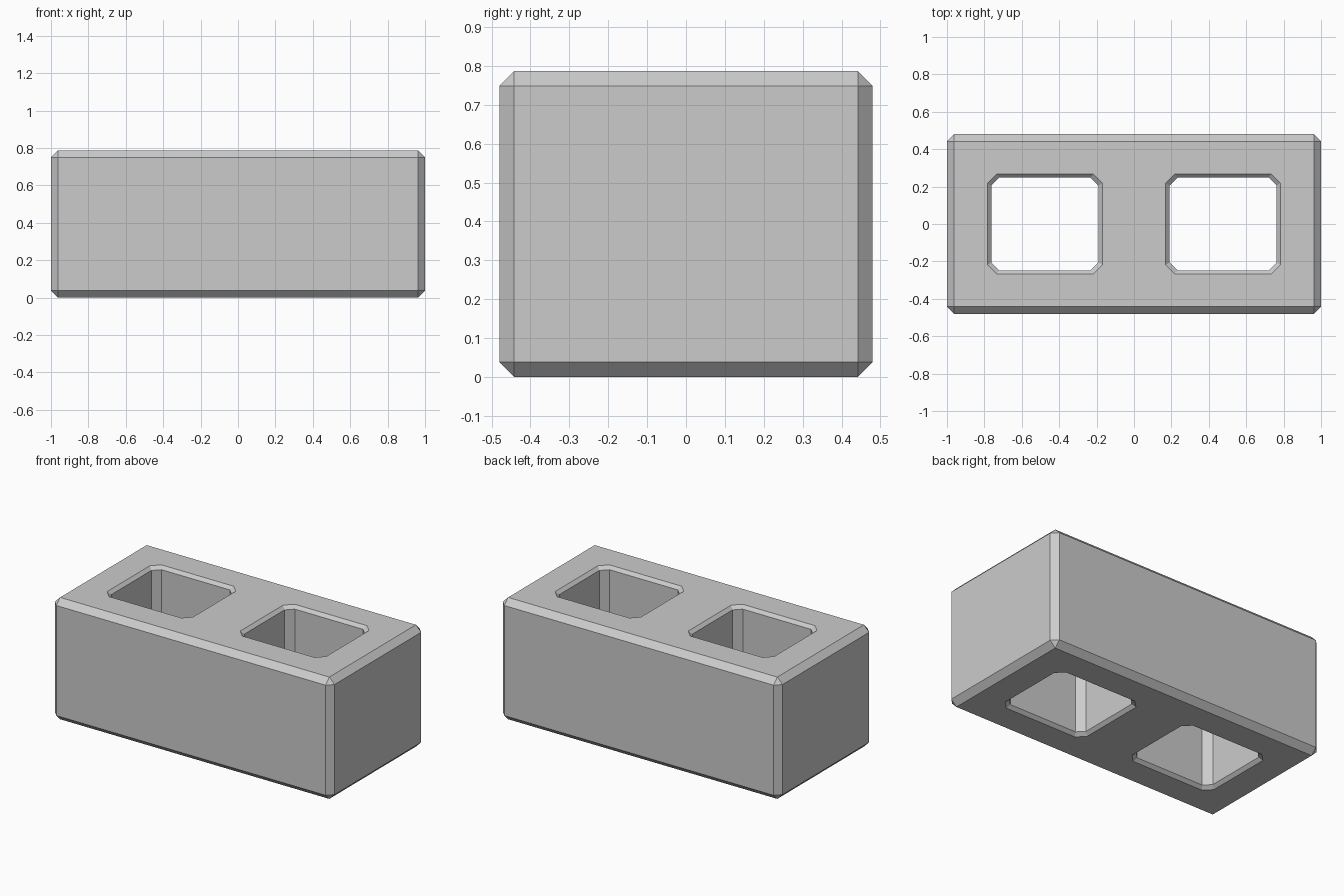
import bpy, bmesh

if "Cube" in bpy.data.objects:
    bpy.data.objects.remove(bpy.data.objects["Cube"])

W, D, H = 2.0, 0.96, 0.787
EDGE = 0.038          # outer chamfer
RIM = 0.02            # chamfer around the hole openings


def make_object(name, bm):
    bmesh.ops.recalc_face_normals(bm, faces=bm.faces[:])
    mesh = bpy.data.meshes.new(name)
    bm.to_mesh(mesh)
    bm.free()
    obj = bpy.data.objects.new(name, mesh)
    bpy.context.collection.objects.link(obj)
    return obj


def octagon(cx, hx, hy, c):
    return [(cx + x, y) for x, y in (
        (hx - c, -hy), (hx, c - hy), (hx, hy - c), (hx - c, hy),
        (c - hx, hy), (-hx, hy - c), (-hx, c - hy), (c - hx, -hy))]


# Chamfered solid block
bm = bmesh.new()
bmesh.ops.create_cube(bm, size=1)
for v in bm.verts:
    v.co = (v.co.x * W, v.co.y * D, (v.co.z + 0.5) * H)
bmesh.ops.bevel(bm, geom=bm.edges[:], offset=EDGE, segments=1,
                profile=0.5, affect='EDGES')
block = make_object("concrete_block", bm)

# Two through-holes, flared at both openings
bm = bmesh.new()
for cx in (-0.476, 0.476):
    rings = []
    for z, grow in ((-RIM, 2 * RIM), (RIM, 0), (H - RIM, 0), (H + RIM, 2 * RIM)):
        pts = octagon(cx, 0.287 + grow, 0.248 + grow, 0.043 + grow * 0.3)
        rings.append([bm.verts.new((x, y, z)) for x, y in pts])
    for a, b in zip(rings, rings[1:]):
        for i in range(8):
            j = (i + 1) % 8
            bm.faces.new((a[i], a[j], b[j], b[i]))
    bm.faces.new(rings[0])
    bm.faces.new(rings[-1])
cutter = make_object("hole_cutter", bm)
cutter.hide_render = True

# Cut the holes and discard the cutter
cut = block.modifiers.new("holes", 'BOOLEAN')
cut.operation = 'DIFFERENCE'
cut.solver = 'EXACT'
cut.object = cutter
bpy.context.view_layer.objects.active = block
bpy.ops.object.modifier_apply(modifier=cut.name)
bpy.data.objects.remove(cutter)
